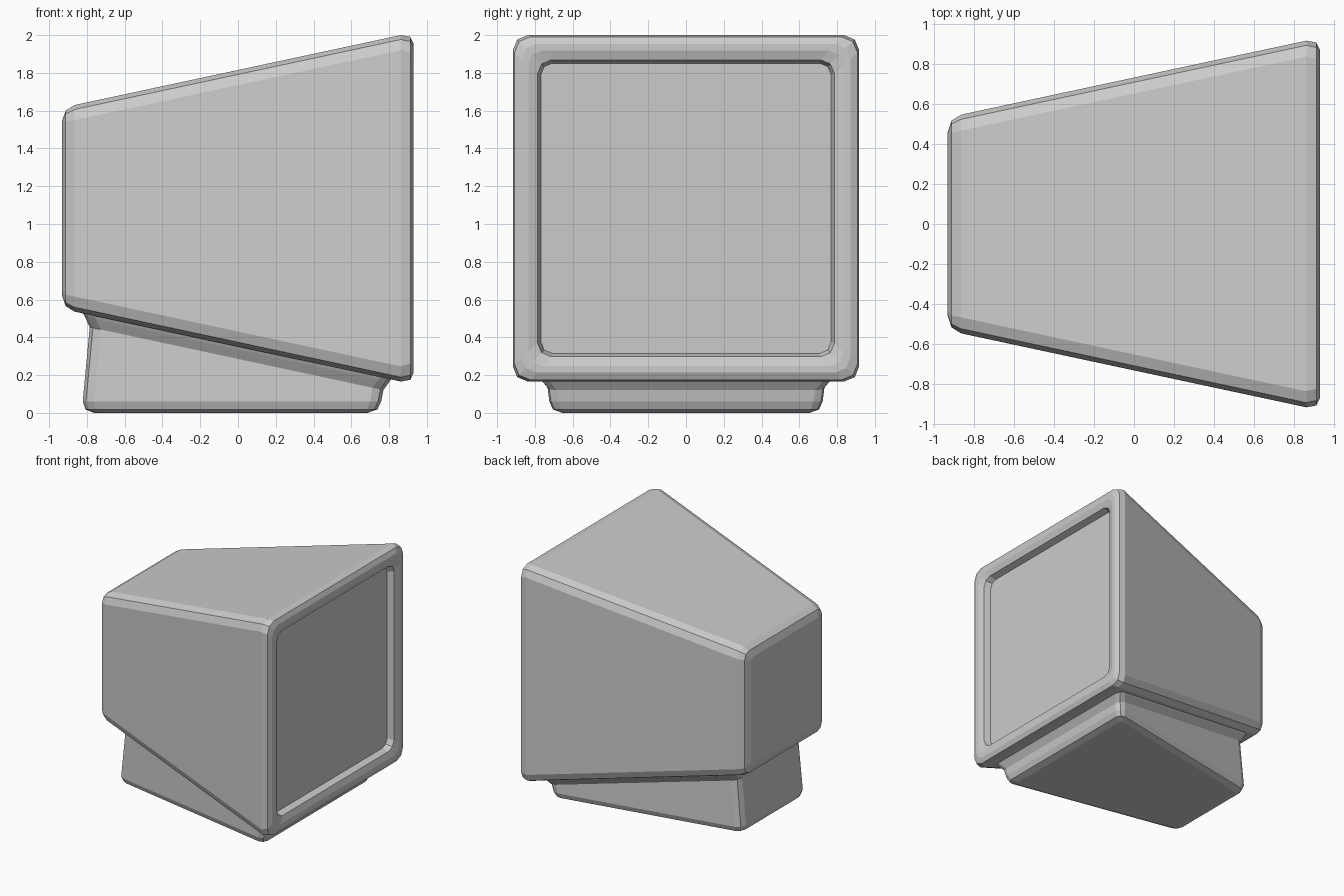
import bpy
import bmesh
from mathutils import Vector

if "Cube" in bpy.data.objects:
    bpy.data.objects.remove(bpy.data.objects["Cube"])

CZ = 1.083  # height of the casing axis


def rounded(corners, r):
    """Outline with each corner replaced by a two-segment round."""
    pts = []
    n = len(corners)
    for i in range(n):
        c = Vector(corners[i])
        a = c + (Vector(corners[i - 1]) - c).normalized() * r
        b = c + (Vector(corners[(i + 1) % n]) - c).normalized() * r
        pts += [a, c * 0.414 + (a + b) * 0.293, b]
    return pts


def loft(name, rings):
    """Skin a list of equal-length point rings and cap both ends."""
    bm = bmesh.new()
    loops = [[bm.verts.new(p) for p in ring] for ring in rings]
    for lo, hi in zip(loops, loops[1:]):
        n = len(lo)
        for i in range(n):
            j = (i + 1) % n
            bm.faces.new((lo[i], lo[j], hi[j], hi[i]))
    bm.faces.new(loops[0])
    bm.faces.new(loops[-1])
    bmesh.ops.recalc_face_normals(bm, faces=bm.faces)
    mesh = bpy.data.meshes.new(name)
    bm.to_mesh(mesh)
    bm.free()
    obj = bpy.data.objects.new(name, mesh)
    bpy.context.collection.objects.link(obj)
    return obj


def square_ring(x, h, r):
    outline = rounded([(-h, -h), (h, -h), (h, h), (-h, h)], r)
    return [(x, p.x, CZ + p.y) for p in outline]


# Tapered casing: back cap, rounded edges, front rim and recessed screen
casing_profile = [
    (-0.932, 0.460, 0.03), (-0.912, 0.518, 0.06), (-0.865, 0.547, 0.08),
    (0.862, 0.917, 0.08), (0.912, 0.908, 0.085), (0.930, 0.870, 0.08),
    (0.930, 0.835, 0.075), (0.914, 0.785, 0.07), (0.860, 0.768, 0.06),
]
loft("monitor_casing", [square_ring(*p) for p in casing_profile])


def underside(x):
    return CZ - (0.917 + 0.2142 * (x - 0.862))


def base_ring(xb, xf, yb, yf, r, z=None, drop=0.0):
    outline = rounded([(xb, -yb), (xf, -yf), (xf, yf), (xb, yb)], r)
    return [(p.x, p.y, underside(p.x) - drop if z is None else z)
            for p in outline]


# Wedge foot with a flared collar following the sloped underside
loft("foot", [
    base_ring(-0.84, 0.83, 0.475, 0.81, 0.06, drop=-0.03),
    base_ring(-0.81, 0.80, 0.455, 0.78, 0.06, drop=0.016),
    base_ring(-0.785, 0.77, 0.425, 0.745, 0.06, drop=0.065),
    base_ring(-0.822, 0.758, 0.43, 0.735, 0.06, z=0.06),
    base_ring(-0.808, 0.738, 0.415, 0.715, 0.055, z=0.018),
    base_ring(-0.762, 0.685, 0.37, 0.66, 0.03, z=0.0),
])
